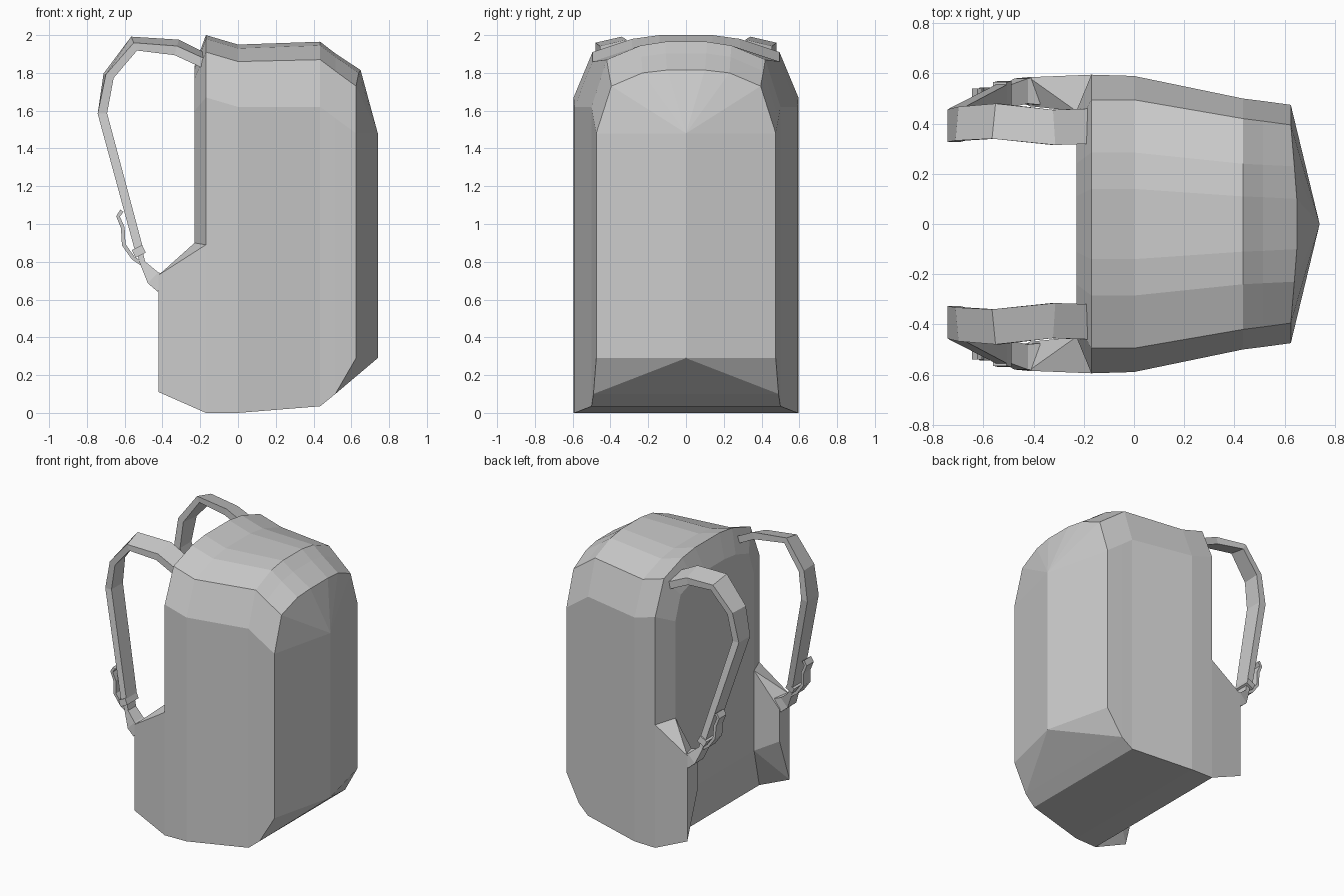
import bpy, bmesh
from mathutils import Vector

if "Cube" in bpy.data.objects:
    bpy.data.objects.remove(bpy.data.objects["Cube"])


def finish(name, bm, mirror=False):
    bmesh.ops.recalc_face_normals(bm, faces=bm.faces)
    mesh = bpy.data.meshes.new(name)
    bm.to_mesh(mesh)
    bm.free()
    ob = bpy.data.objects.new(name, mesh)
    bpy.context.collection.objects.link(ob)
    if mirror:
        mod = ob.modifiers.new("Mirror", 'MIRROR')
        mod.use_axis = (False, True, False)
        mod.use_mirror_merge = False
    return ob


def ribbon(name, path):
    """Flat strap along (x, y, z, width, thickness, tilt) points, mirrored in y."""
    bm = bmesh.new()
    centres = [Vector(p[:3]) for p in path]
    rings = []
    for i, (c, p) in enumerate(zip(centres, path)):
        before, after = centres[max(i - 1, 0)], centres[min(i + 1, len(path) - 1)]
        t = Vector()
        for a, b in ((before, c), (c, after)):
            d = b - a
            d.y = 0
            if d.length > 0:
                t += d.normalized()
        t.normalize()
        n = Vector((t.z, 0, -t.x))           # points to the outside of the loop
        side = (Vector((0, 1, 0)) + n * p[5]) * p[3] / 2
        n = n * p[4] / 2
        rings.append([bm.verts.new(c + side * s + n * k)
                      for s, k in ((1, 1), (1, -1), (-1, -1), (-1, 1))])
    for a, b in zip(rings, rings[1:]):
        for j in range(4):
            k = (j + 1) % 4
            bm.faces.new((a[j], a[k], b[k], b[j]))
    bm.faces.new(rings[0])
    bm.faces.new(rings[-1])
    return finish(name, bm, True)


# Bag body: x, then half outline (y, z) from bottom edge to crown
sections = [
    (-.23, (.45, .32), (.45, 1.60), (.39, 1.77), (.24, 1.82), (.11, 1.835)),
    (-.17, (.595, 0), (.595, 1.67), (.495, 1.91), (.285, 1.98), (.14, 2.0)),
    (0, (.59, 0), (.59, 1.62), (.495, 1.86), (.285, 1.93), (.14, 1.95)),
    (.435, (.5, .035), (.5, 1.62), (.42, 1.87), (.24, 1.945), (.11, 1.965)),
    (.515, (.49, .10), (.49, 1.56), (.41, 1.81), (.236, 1.885), (.107, 1.903)),
    (.625, (.475, .29), (.475, 1.48), (.395, 1.73), (.23, 1.80), (.10, 1.815)),
]
bm = bmesh.new()
rings = []
for x, *half in sections:
    outline = half + [(-y, z) for y, z in reversed(half)]
    rings.append([bm.verts.new((x, y, z)) for y, z in outline])
for i, dx in ((3, .014), (4, .024), (5, .024), (6, .014)):
    rings[-1][i].co.x += dx                  # bowed upper front edge
for a, b in zip(rings, rings[1:]):
    for j in range(10):
        if j == 9 and b is rings[-1]:
            continue
        k = (j + 1) % 10
        bm.faces.new((a[j], a[k], b[k], b[j]))
bm.faces.new(rings[0])                       # back panel

# Front of the bag, folded along a vertical centre ridge
s, r = rings[-2], rings[-1]
low = bm.verts.new((.74, 0, .29))
high = bm.verts.new((.74, 0, 1.48))
for f in ((s[0], r[0], low), (s[0], low, s[9]), (s[9], low, r[9]),
          (r[0], r[1], high, low), (r[9], low, high, r[8])):
    bm.faces.new(f)
for j in range(1, 8):
    bm.faces.new((r[j], r[j + 1], high))
finish("bag_body", bm)

# Hip wings behind the body
bm = bmesh.new()
for p in ((-.17, .595, 0), (-.17, .595, .89), (-.33, .59, .78), (-.42, .585, .73),
          (-.42, .585, .11), (-.42, .47, .43), (-.42, .47, .66),
          (-.23, .45, .32), (-.23, .45, .90)):
    bm.verts.new(p)
bmesh.ops.convex_hull(bm, input=bm.verts)
bmesh.ops.dissolve_limit(bm, angle_limit=.03, verts=bm.verts, edges=bm.edges)
finish("hip_wing", bm, True)

# Padded shoulder straps (path runs down the loop, so the normal faces outward)
strap = [
    (-.18, .39, 1.865, .14, .05, .2), (-.325, .385, 1.935, .14, .05, .25),
    (-.55, .41, 1.955, .14, .045, .25), (-.685, .40, 1.785, .135, .045, .1),
    (-.718, .392, 1.585, .13, .05, 0), (-.52, .50, .85, .12, .045, 0),
]
for i, p in enumerate(strap):
    strap[i] = p[:5] + (-p[5],)
strap.reverse()
for i, p in enumerate(strap):
    strap[i] = p[:5] + (-p[5],)
ribbon("shoulder_strap", strap)

# Lower webbing joining each strap to its wing
ribbon("lower_webbing", [(-.40, .53, .685, .11, .10, 0), (-.45, .53, .715, .10, .08, 0),
                         (-.505, .51, .795, .09, .03, 0), (-.525, .50, .87, .09, .03, 0)])

# Buckle and loose webbing end
ribbon("buckle", [(-.515, .505, .835, .13, .06, 0), (-.535, .50, .875, .13, .06, 0)])
ribbon("loose_webbing", [(-.51, .505, .79, .08, .02, 0), (-.555, .505, .82, .08, .02, 0),
                         (-.605, .505, .89, .08, .02, 0), (-.61, .50, .98, .08, .02, 0),
                         (-.635, .50, 1.04, .08, .02, 0), (-.615, .50, 1.07, .08, .02, 0)])
